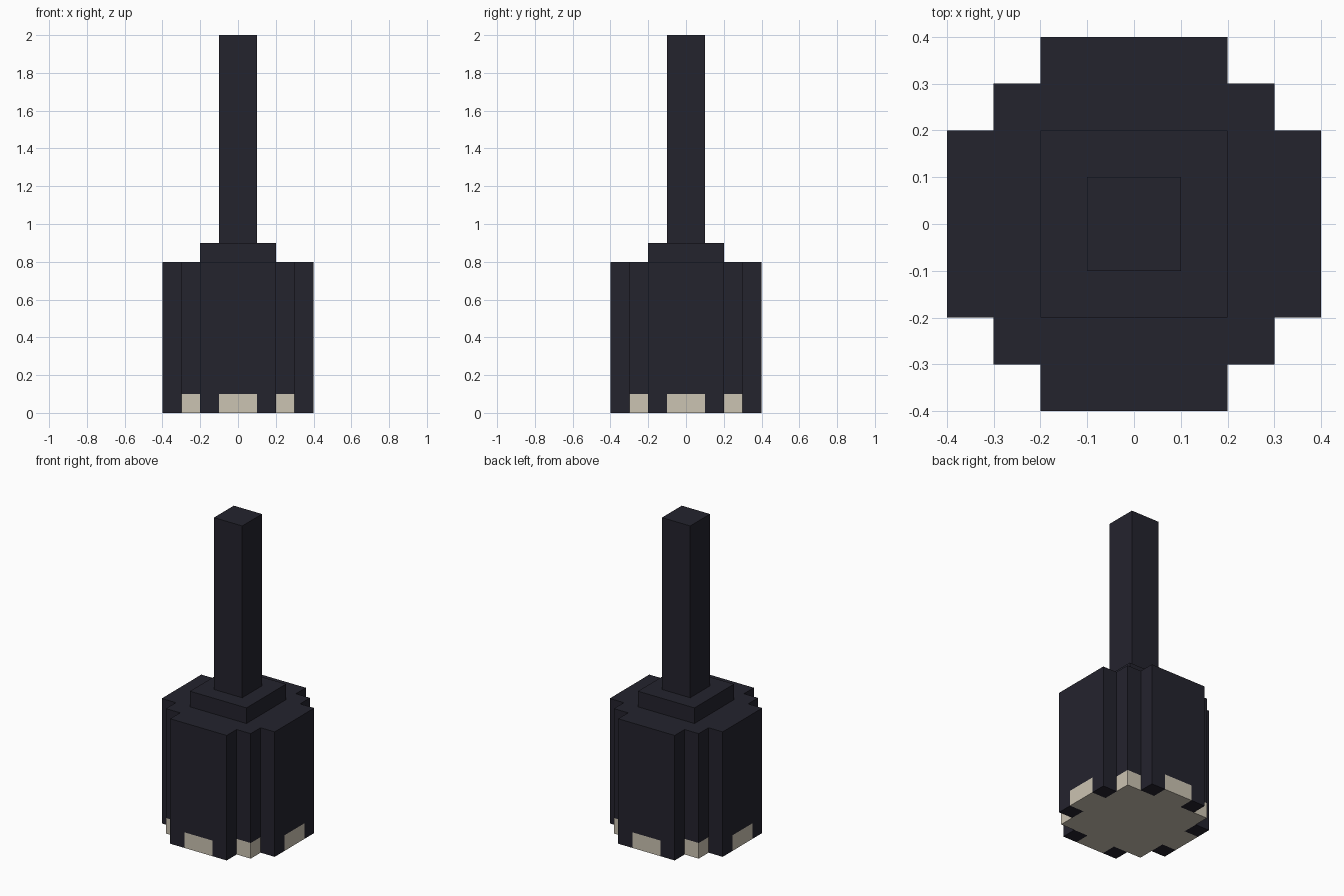
import bpy
import bmesh
import math

if "Cube" in bpy.data.objects:
    bpy.data.objects.remove(bpy.data.objects["Cube"], do_unlink=True)


def make_material(name, rgb):
    mat = bpy.data.materials.new(name)
    mat.use_nodes = True
    color = (*rgb, 1.0)
    mat.diffuse_color = color
    mat.node_tree.nodes["Principled BSDF"].inputs["Base Color"].default_value = color
    return mat


DARK = make_material("dark charcoal", (0.0176, 0.0168, 0.0270))
BONE = make_material("pale bone", (0.600, 0.546, 0.445))


def add_object(name, bm, materials):
    bmesh.ops.recalc_face_normals(bm, faces=bm.faces[:])
    mesh = bpy.data.meshes.new(name)
    bm.to_mesh(mesh)
    bm.free()
    for mat in materials:
        mesh.materials.append(mat)
    obj = bpy.data.objects.new(name, mesh)
    bpy.context.collection.objects.link(obj)
    return obj


def add_post(name, half, z0, z1):
    """Square upright block centred on the axis."""
    bm = bmesh.new()
    bmesh.ops.create_cube(bm, size=1.0)
    for v in bm.verts:
        v.co = (v.co.x * 2 * half, v.co.y * 2 * half, z0 + (v.co.z + 0.5) * (z1 - z0))
    return add_object(name, bm, [DARK])


def extrude_up(bm, faces, height, keep):
    out = bmesh.ops.extrude_face_region(bm, geom=faces, use_keep_orig=keep)["geom"]
    verts = [g for g in out if isinstance(g, bmesh.types.BMVert)]
    bmesh.ops.translate(bm, verts=verts, vec=(0, 0, height))
    return [g for g in out if isinstance(g, bmesh.types.BMFace)]


def add_head():
    """Stepped round head on a 0.1 grid, with a bone-coloured foot layer."""
    bm = bmesh.new()
    bmesh.ops.create_grid(bm, x_segments=8, y_segments=8, size=0.4)

    # trim the square corners to the stepped outline
    def outside(face):
        c = face.calc_center_median()
        return abs(c.x) + abs(c.y) > 0.55
    bmesh.ops.delete(bm, geom=[f for f in bm.faces if outside(f)], context='FACES')

    # foot layer, then the tall body
    top = extrude_up(bm, bm.faces[:], 0.1, True)
    extrude_up(bm, top, 0.7, False)
    bmesh.ops.recalc_face_normals(bm, faces=bm.faces[:])

    # bone foot, interrupted by dark cells at the ends of the four outer sides
    for f in bm.faces:
        c = f.calc_center_median()
        near, far = sorted((abs(c.x), abs(c.y)))
        dark_cell = far > 0.31 and near > 0.11
        f.material_index = 1 if c.z < 0.09 and not dark_cell else 0

    # merge flat regions of one colour
    bmesh.ops.dissolve_limit(bm, angle_limit=math.radians(1), verts=bm.verts[:],
                             edges=bm.edges[:], delimit={'MATERIAL'})
    return add_object("head", bm, [DARK, BONE])


add_head()
add_post("collar", 0.2, 0.8, 0.9)
add_post("handle", 0.1, 0.9, 2.0)
